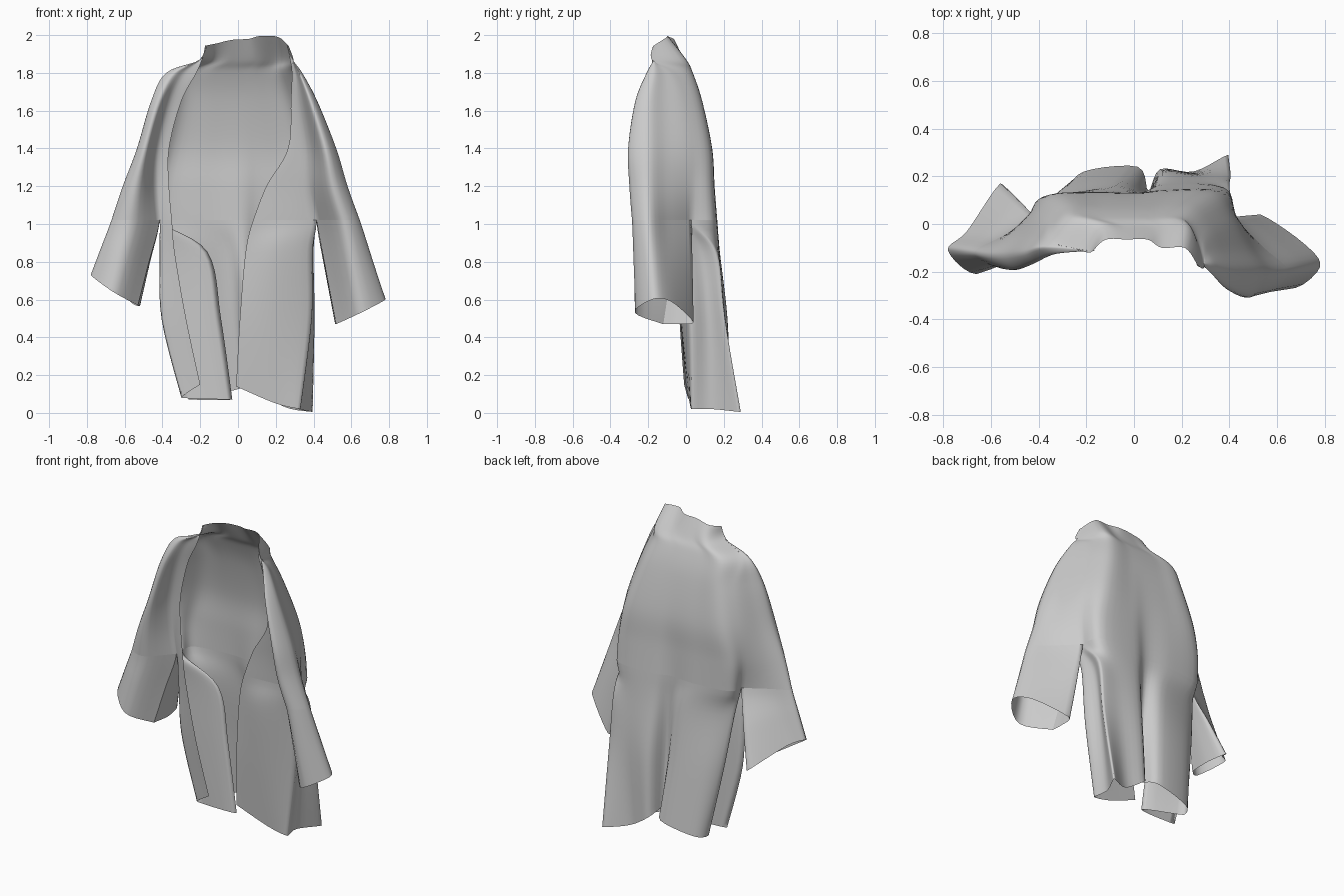
import bpy
from mathutils import Vector as V

if "Cube" in bpy.data.objects:
    bpy.data.objects.remove(bpy.data.objects["Cube"])


def spline(pts, n):
    """Catmull-Rom curve through pts, n steps per span."""
    m, out = len(pts), []
    for i in range(m - 1):
        a, b, c, d = (pts[min(max(i + k, 0), m - 1)] for k in (-1, 0, 1, 2))
        for s in range(n):
            t = s / n
            out.append(0.5 * (2 * b + (c - a) * t + (2 * a - 5 * b + 4 * c - d) * t * t
                              + (3 * b - a - 3 * c + d) * t ** 3))
    return out + [pts[-1].copy()]


def dense(row, cuts=(), amount=1.0):
    """Resample a row, with corners of a given strength at the cut points."""
    smooth, sharp = spline(row, 5), []
    ends = [0, *cuts, len(row) - 1]
    for a, b in zip(ends, ends[1:]):
        sharp += spline(row[a:b + 1], 5)[:-1]
    sharp.append(row[-1])
    return [p.lerp(q, amount) for p, q in zip(smooth, sharp)]


def cloth(name, rows, skip=0):
    """Smooth sheet lofted through dense rows; the first `skip` rows only steer the tangent."""
    cols = [spline(list(c), 6)[skip * 6:] for c in zip(*rows)]
    nr = len(cols[0])
    faces = [(i * nr + j, (i + 1) * nr + j, (i + 1) * nr + j + 1, i * nr + j + 1)
             for i in range(len(cols) - 1) for j in range(nr - 1)]
    me = bpy.data.meshes.new(name)
    me.from_pydata([p for c in cols for p in c], [], faces)
    me.validate()
    me.shade_smooth()
    ob = bpy.data.objects.new(name, me)
    bpy.context.collection.objects.link(ob)
    return ob


def side(z, e, o, back, pinch, bulge, sgn):
    """Opening edge, front crease, sleeve front, outer ridge, sleeve back, back crease."""
    e, o, k = V((*e, z)), V((*o, z)), min(1, abs(bulge) / 0.05)
    cf = e.lerp(o, 0.4).lerp(V((0.415 * sgn, -0.035, z)), pinch)
    cb = V((o.x * (1 - 0.22 * k), o.y + (back - o.y) * 0.7 * k, z))
    cb = cb.lerp(V((0.415 * sgn, 0.03, z)), pinch)
    sf = cf.lerp(o, 0.55) - V((0, bulge, 0))
    sb = cb.lerp(o, 0.55)
    return [e, cf, sf, o, sb, cb]


# Upper garment: z, left edge, left ridge, right edge, right ridge, back y, armpit pinch, bulge
levels = [
    (1.945, (-.165, -.11), (-.17, -.11), (.26, -.17), (.265, -.17), -.065, 0, 0),
    (1.87, (-.19, -.12), (-.20, -.11), (.275, -.18), (.29, -.17), -.01, 0, 0),
    (1.80, (-.22, -.11), (-.38, -.10), (.285, -.165), (.34, -.17), .03, 0, .04),
    (1.65, (-.30, -.085), (-.46, -.12), (.28, -.12), (.42, -.20), .08, 0, .09),
    (1.40, (-.365, -.065), (-.535, -.13), (.265, -.08), (.52, -.21), .13, .2, .14),
    (1.20, (-.365, -.06), (-.61, -.13), (.15, -.06), (.58, -.21), .14, .6, .15),
    (1.02, (-.35, -.06), (-.67, -.12), (.08, -.055), (.645, -.20), .15, 1, .155)]
upper = []
for i, (z, le, lo, re, ro, back, pinch, bulge) in enumerate(levels):
    L = side(z, le, lo, back, pinch, bulge * 0.6, -1)
    R = side(z, re, ro, back, pinch, bulge, 1)
    gap = 0.12 - 0.08 * pinch
    mid = []
    for t, wave in ((gap, -.04), (.32, -.01), (.52, -.02), (.66, .012), (1 - gap, 0)):
        p = L[5].lerp(R[5], t)
        p.y = back + wave * pinch
        mid.append(p)
    if i == 0:                       # collar rises behind the neck
        for p, h in zip(mid, (.01, .03, .035, .05, .045)):
            p.z += h
        mid[3].y = mid[4].y = -.10
    row = L + mid + R[::-1]
    upper.append((L, mid, R, dense(row, (1, 5, 11, 15), pinch)))
cloth("upper_garment", [u[3] for u in upper])

# Sleeves hang from the armpit level to a slanted cuff
cuffs = {
    "sleeve_left": (0, [(-.53, -.10, .57), (-.66, -.21, .64), (-.78, -.11, .73),
                        (-.70, -.03, .70), (-.56, .17, .58), (-.52, .05, .565)]),
    "sleeve_right": (2, [(.52, -.12, .47), (.65, -.27, .53), (.78, -.18, .60),
                         (.71, -.08, .59), (.53, .04, .48), (.515, -.04, .47)])}
for name, (k, cuff) in cuffs.items():
    loops = []
    for u in upper[-2:]:
        s = u[k][1:]
        loops.append(s + [s[4].lerp(s[0], .5), s[0]])
    cuff = [V(c) for c in cuff + cuff[:1]]
    loops += [[a.lerp(b, .5) for a, b in zip(loops[1], cuff)], cuff]
    cloth(name, [dense(l, (4,), 1 if j < 2 else .3) for j, l in enumerate(loops)], 1)

# Lower body: left edge, side, pleat, rippled back, right side, right edge
row85 = [(-.335, -.05), (-.415, -.01), (-.16, .03), (-.39, .06), (-.30, .115), (-.08, .16),
         (.03, .125), (.12, .175), (.30, .175), (.40, .16), (.375, .08), (.39, -.01),
         (.20, -.055), (.04, -.045)]
row50 = [(-.275, -.035), (-.405, 0), (-.09, .03), (-.34, .10), (-.25, .17), (-.03, .195),
         (.05, .12), (.12, .215), (.28, .205), (.405, .205), (.36, .12), (.39, .02),
         (.20, -.025), (.01, -.03)]
hem = [(-.20, -.01, .15), (-.30, .01, .08), (-.03, .03, .07), (-.26, .14, .07), (-.21, .22, .08),
       (.015, .24, .13), (.06, .14, .17), (.11, .23, .12), (.25, .22, .03), (.395, .29, .005),
       (.32, .14, .02), (.33, .03, .02), (.20, .02, .05), (-.01, 0, .14)]
tops = [[L[0], L[1], L[1].lerp(L[5], .5), L[5]] + mid
        + [R[5], R[5].lerp(R[1], .5), R[1], R[1].lerp(R[0], .5), R[0]]
        for L, mid, R, _ in upper[-2:]]
cuts = (1, 3, 9, 11)
cloth("lower_body", [dense(t, cuts) for t in tops]
      + [dense([V((*p, .85)) for p in row85], cuts, .4),
         dense([V((*p, .50)) for p in row50], cuts, .5),
         dense([V(p) for p in hem], cuts, .6)], 1)
